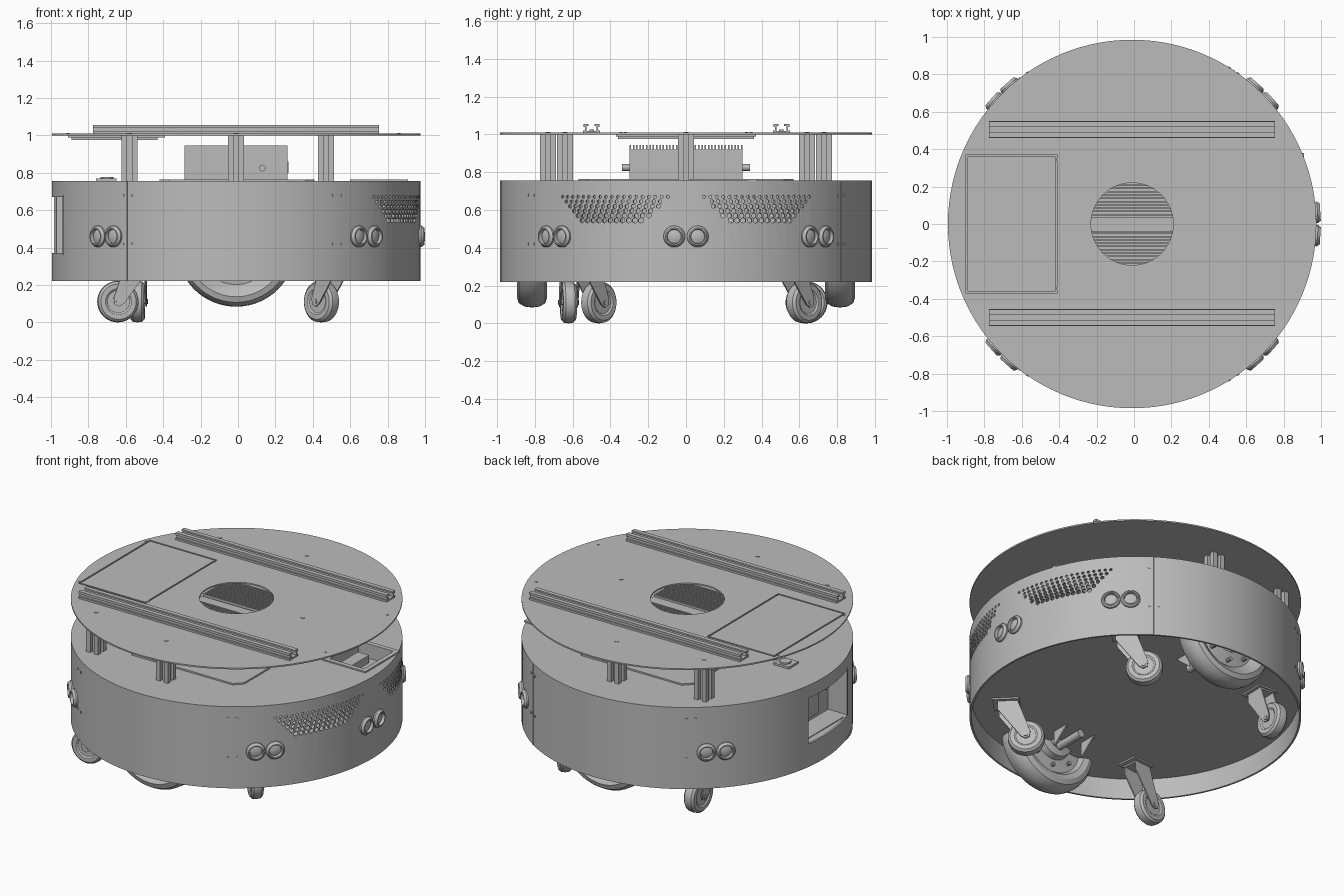
import bpy, bmesh, math
from mathutils import Vector, Matrix

old = bpy.data.objects.get("Cube")
if old:
    bpy.data.objects.remove(old)

GREY = (0.5, 0.5, 0.5, 1)
mat = bpy.data.materials.new("plain grey")
mat.use_nodes = True
mat.diffuse_color = GREY
mat.node_tree.nodes["Principled BSDF"].inputs["Base Color"].default_value = GREY

CX, R = -0.01, 0.985          # body axis and radius
DECK, FLOOR, TOP = 0.755, 0.365, 1.0
parts = []


def finish(name, bm):
    bmesh.ops.remove_doubles(bm, verts=bm.verts, dist=1e-5)
    bmesh.ops.recalc_face_normals(bm, faces=bm.faces)
    me = bpy.data.meshes.new(name)
    bm.to_mesh(me)
    bm.free()
    me.materials.append(mat)
    ob = bpy.data.objects.new(name, me)
    bpy.context.collection.objects.link(ob)
    parts.append(ob)
    return ob


def boxes(name, spans):
    """Boxes given as ((x0, x1), (y0, y1), (z0, z1))."""
    bm = bmesh.new()
    for s in spans:
        mid = Vector([(a + b) / 2 for a, b in s])
        size = Matrix.Diagonal([b - a for a, b in s] + [1])
        bmesh.ops.create_cube(bm, size=1, matrix=Matrix.Translation(mid) @ size)
    return finish(name, bm)


def frame(origin, xa, ya):
    xa, ya = Vector(xa).normalized(), Vector(ya).normalized()
    m = Matrix((xa, ya, xa.cross(ya))).transposed().to_4x4()
    return Matrix.Translation(origin) @ m


def add_prism(bm, pts, depth, m):
    f = bm.faces.new([bm.verts.new(m @ Vector((x, y, 0))) for x, y in pts])
    new = bmesh.ops.extrude_face_region(bm, geom=[f])["geom"]
    shift = m.to_3x3() @ Vector((0, 0, depth))
    bmesh.ops.translate(bm, vec=shift, verts=[v for v in new if isinstance(v, bmesh.types.BMVert)])


def prism(name, pts, depth, m):
    bm = bmesh.new()
    add_prism(bm, pts, depth, m)
    return finish(name, bm)


def lathe(name, profile, origin=(CX, 0, 0), axis=(0, 0, 1), segs=32, closed=False):
    """Revolve (radius, height) points about an axis."""
    m = Matrix.Translation(origin) @ Vector(axis).to_track_quat('Z', 'Y').to_matrix().to_4x4()
    bm = bmesh.new()
    rings = [[bm.verts.new(m @ Vector((r * math.cos(t), r * math.sin(t), h))) for r, h in profile]
             for t in (2 * math.pi * i / segs for i in range(segs))]
    n = len(profile)
    for i in range(segs):
        a, b = rings[i], rings[(i + 1) % segs]
        for j in range(n if closed else n - 1):
            k = (j + 1) % n
            bm.faces.new((a[j], a[k], b[k], b[j]))
    return finish(name, bm)


def rod(name, r, length, origin, axis=(0, 0, 1), segs=24):
    return lathe(name, [(0, 0), (r, 0), (r, length), (0, length)], origin, axis, segs)


def tube(name, r0, r1, z0, z1):
    return lathe(name, [(r0, z0), (r1, z0), (r1, z1), (r0, z1)], segs=112, closed=True)


def cut(ob, cutter):
    mod = ob.modifiers.new("cut", 'BOOLEAN')
    mod.operation, mod.solver, mod.object = 'DIFFERENCE', 'EXACT', cutter
    ev = ob.evaluated_get(bpy.context.evaluated_depsgraph_get())
    me = bpy.data.meshes.new_from_object(ev)
    ob.modifiers.clear()
    ob.data = me
    parts.remove(cutter)
    bpy.data.objects.remove(cutter)


def outward(deg):
    t = math.radians(deg)
    return Vector((math.cos(t), math.sin(t), 0))


def on_wall(deg, z, r=R):
    return Vector((CX, 0, z)) + outward(deg) * r


# Drum wall with the side opening and the hexagonal vents
wall = tube("drum_wall", R - 0.012, R, 0.22, DECK)
cut(wall, boxes("opening_cutter", [((-1.2, -0.8), (-0.33, 0.14), (0.37, 0.67))]))
bm = bmesh.new()
for row in range(6):
    z, rad = 0.67 - 0.025 * row, 0.009 + 0.0011 * row
    hexagon = [(rad * math.sin(k * math.pi / 3), rad * math.cos(k * math.pi / 3)) for k in range(6)]
    deg = 5.5 + 1.5 * row + (row % 2)
    while deg < 42 - 1.5 * row:
        for side in (-1, 1):
            d = outward(side * deg)
            add_prism(bm, hexagon, 0.1, frame(on_wall(side * deg, z, R - 0.06), (-d.y, d.x, 0), (0, 0, 1)))
        deg += 2
cut(wall, finish("vent_cutter", bm))

# Wall seams and screws
for deg in (56.5, 126.3, -56.5, -126.3):
    for off in (-1.6, 1.6):
        for z in (0.42, 0.68):
            rod("wall_screw", 0.008, 0.004, on_wall(deg + off, z, R - 0.001), outward(deg + off), 10)
for deg in (56.5, -126.3):
    d = outward(deg)
    prism("wall_seam", [(-0.002, 0), (0.002, 0), (0.002, 0.535), (-0.002, 0.535)], 0.003,
          frame(on_wall(deg, 0.22, R - 0.001), (-d.y, d.x, 0), (0, 0, 1)))

# Floor and deck, with the deck pocket
rod("floor_plate", R - 0.012, 0.01, (CX, 0, FLOOR - 0.01), segs=112)
deck = rod("deck_plate", R - 0.012, 0.01, (CX, 0, DECK - 0.01), segs=112)
cut(deck, boxes("pocket_cutter", [((0.63, 0.88), (0.05, 0.35), (0.7, 0.8))]))
boxes("pocket_tray", [((0.62, 0.89), (0.04, 0.36), (0.66, 0.67)),
                      ((0.62, 0.63), (0.04, 0.36), (0.66, DECK)), ((0.88, 0.89), (0.04, 0.36), (0.66, DECK)),
                      ((0.62, 0.89), (0.04, 0.05), (0.66, DECK)), ((0.62, 0.89), (0.35, 0.36), (0.66, DECK))])
boxes("pocket_rim", [((0.6, 0.63), (0.02, 0.38), (DECK, 0.764)), ((0.88, 0.91), (0.02, 0.38), (DECK, 0.764)),
                     ((0.6, 0.91), (0.02, 0.05), (DECK, 0.764)), ((0.6, 0.91), (0.35, 0.38), (DECK, 0.764))])
boxes("pocket_block", [((0.66, 0.74), (0.1, 0.3), (0.67, 0.72))])
c = 0.05
prism("deck_cover", [(-0.42 + c, -0.57), (0.41 - c, -0.57), (0.41, -0.57 + c), (0.41, 0.57 - c),
                     (0.41 - c, 0.57), (-0.42 + c, 0.57), (-0.42, 0.57 - c), (-0.42, -0.57 + c)],
      0.01, Matrix.Translation((0, 0, DECK)))
boxes("deck_socket", [((-0.76, -0.65), (-0.08, 0.02), (DECK, 0.768))])
rod("deck_socket_cap", 0.035, 0.022, (-0.7, -0.03, DECK))

# Side recess with its fittings
lo, hi = -0.935, -0.8
boxes("side_recess", [((hi, hi + 0.01), (-0.34, 0.15), (0.36, 0.68)),
                      ((lo, hi), (-0.34, 0.15), (0.362, 0.37)), ((lo, hi), (-0.34, 0.15), (0.67, 0.678)),
                      ((lo, hi), (-0.34, -0.33), (0.36, 0.68)), ((-0.97, hi), (0.14, 0.15), (0.36, 0.68))])
boxes("recess_block", [((-0.84, hi), (-0.18, 0.06), (0.42, 0.58))])
rod("recess_cylinder", 0.05, 0.13, (-0.86, 0.08, 0.37))
rod("recess_knob", 0.025, 0.04, (hi, -0.26, 0.56), (-1, 0, 0))

# Range sensor pairs
for mid, off in ((0, 3.6), (45, 3.4), (-45, 3.4), (135, 3.4), (-135, 3.4)):
    for deg in (mid - off, mid + off):
        lathe("range_sensor", [(0.057, -0.01), (0.057, 0.008), (0.046, 0.023), (0.039, 0.023),
                               (0.036, 0.004), (0.02, 0.009), (0, 0.011)], on_wall(deg, 0.46), outward(deg))

# Top plate with centre hole and lid
plate = tube("top_plate", 0.22, R, TOP, 1.009)
cut(plate, boxes("lid_cutter", [((-0.9, -0.41), (-0.37, 0.37), (0.9, 1.1))]))
boxes("lid", [((-0.89, -0.42), (-0.36, 0.36), (TOP, 1.009))])
boxes("lid_ledge", [((-0.91, -0.39), (-0.37, 0.37), (0.988, TOP)), ((-0.89, -0.43), (-0.36, 0.36), (0.976, 0.988))])
for x in (-0.91, -0.41):
    for y in (-0.345, 0.345):
        rod("lid_screw", 0.008, 0.004, (x, y, 1.008), segs=12)
for y in (-0.32, 0.32):
    rod("plate_screw", 0.008, 0.004, (0.86, y, 1.008), segs=12)

# Slotted posts and their screws
post = []
for k in range(4):
    rot = Matrix.Rotation(k * math.pi / 2, 2)
    post += [rot @ Vector(p) for p in ((0.043, -0.043), (0.043, -0.013), (0.018, -0.013),
                                       (0.018, 0.013), (0.043, 0.013))]
for x, y in ((CX, 0.73), (CX, -0.73), (-0.58, 0.64), (-0.58, -0.64), (0.47, 0)):
    prism("slotted_post", post, TOP - DECK, Matrix.Translation((x, y, DECK)))
    rod("post_screw", 0.014, 0.004, (x, y, 1.008), segs=16)

# Channel rails
half = [(0.045, 0), (0.045, 0.012), (0.034, 0.012), (0.034, 0.03), (0.043, 0.03), (0.043, 0.046),
        (0.015, 0.046), (0.015, 0.036), (0.026, 0.036), (0.026, 0.01)]
channel = half + [(-x, z) for x, z in reversed(half)]
for y in (-0.5, 0.505):
    prism("channel_rail", channel, 1.53, frame((-0.775, y, 1.009), (0, 1, 0), (0, 0, 1)))
    for x in (-0.45, 0.43):
        rod("rail_screw", 0.012, 0.012, (x, y, 1.015), segs=16)

# Finned computer case
case = boxes("computer_case", [((-0.285, 0.265), (-0.3, 0.3), (0.765, 0.92))])
boxes("case_sides", [((-0.285, 0.265), (-0.04, 0.035), (0.92, 0.935))])
boxes("cooling_fins", [((-0.285, 0.265), (s * y - 0.004, s * y + 0.004), (0.92, 0.945))
                       for s in (-1, 1) for y in [0.05 + 0.0175 * i for i in range(15)]])
boxes("case_ports", [((0.26, 0.27), (y, y + 0.07), (0.8, 0.86)) for y in (-0.2, -0.125)])
for s in (-1, 1):
    rod("case_connector", 0.018, 0.045, (0.13, s * 0.295, 0.825), (0, s, 0))

# Drive wheels, motors and brackets
for s in (-1, 1):
    lathe("drive_wheel", [(0, 0.03), (0.1, 0.03), (0.11, 0.045), (0.2, 0.03), (0.23, 0.06), (0.265, 0.08),
                          (0.295, 0.07), (0.313, 0.04), (0.318, 0), (0.313, -0.04), (0.295, -0.07),
                          (0.265, -0.08), (0.23, -0.07), (0.21, -0.045), (0.13, -0.05), (0.12, -0.09),
                          (0.075, -0.1), (0.07, -0.14), (0, -0.14)], (CX, s * 0.815, 0.402), (0, s, 0), 64)
    rod("wheel_shaft", 0.025, 0.2, (CX, s * 0.7, 0.33), (0, -s, 0))
    for k in range(8):
        a = k * math.pi / 4
        rod("hub_bolt", 0.012, 0.14, (CX + 0.17 * math.cos(a), s * 0.745, 0.402 + 0.17 * math.sin(a)), (0, s, 0), 10)
    for x in (-0.12, 0.09):
        prism("motor_bracket", [(0, 0), (0.12, 0), (0, -0.1)], 0.01,
              frame((x, s * 0.62, FLOOR - 0.008), (0, -s, 0), (0, 0, 1)))

# Swivel casters: pivot point and trailing direction
fork = [(-0.05, 0.345), (0.07, 0.345), (0.145, 0.13), (0.14, 0.095), (0.115, 0.085), (0.09, 0.1), (-0.05, 0.29)]
for pivot, trail in (((0.53, -0.545), (-1, 1, 0)), ((-0.525, -0.61), (-1, -0.1, 0)),
                     ((-0.54, 0.52), (0.03, 1, 0)), ((0.525, 0.54), (-0.8, 0.85, 0))):
    t = Vector(trail).normalized()
    side = Vector((t.y, -t.x, 0))
    base = Vector((*pivot, 0))
    hub = base + t * 0.118 + Vector((0, 0, 0.111))
    lathe("caster_wheel", [(0, -0.03), (0.06, -0.03), (0.07, -0.037), (0.095, -0.037), (0.108, -0.024),
                           (0.111, 0), (0.108, 0.024), (0.095, 0.037), (0.07, 0.037), (0.06, 0.03), (0, 0.03)],
          hub, side, 40)
    rod("caster_axle", 0.014, 0.108, hub - side * 0.054, side, 12)
    for off in (-0.049, 0.041):
        prism("caster_fork", fork, 0.008, frame(base + side * off, t, (0, 0, 1)))
    prism("caster_crown", [(-0.05, -0.049), (0.07, -0.049), (0.07, 0.049), (-0.05, 0.049)], 0.01,
          frame(base + Vector((0, 0, 0.335)), t, -side))
    prism("caster_plate", [(-0.08, -0.07), (0.08, -0.07), (0.08, 0.07), (-0.08, 0.07)], 0.012,
          frame(base + Vector((0, 0, 0.345)), t, -side))

# Smooth curved surfaces, keep hard edges
bpy.ops.object.select_all(action='DESELECT')
for ob in parts:
    ob.select_set(True)
bpy.context.view_layer.objects.active = wall
bpy.ops.object.shade_smooth_by_angle(angle=math.radians(30))
